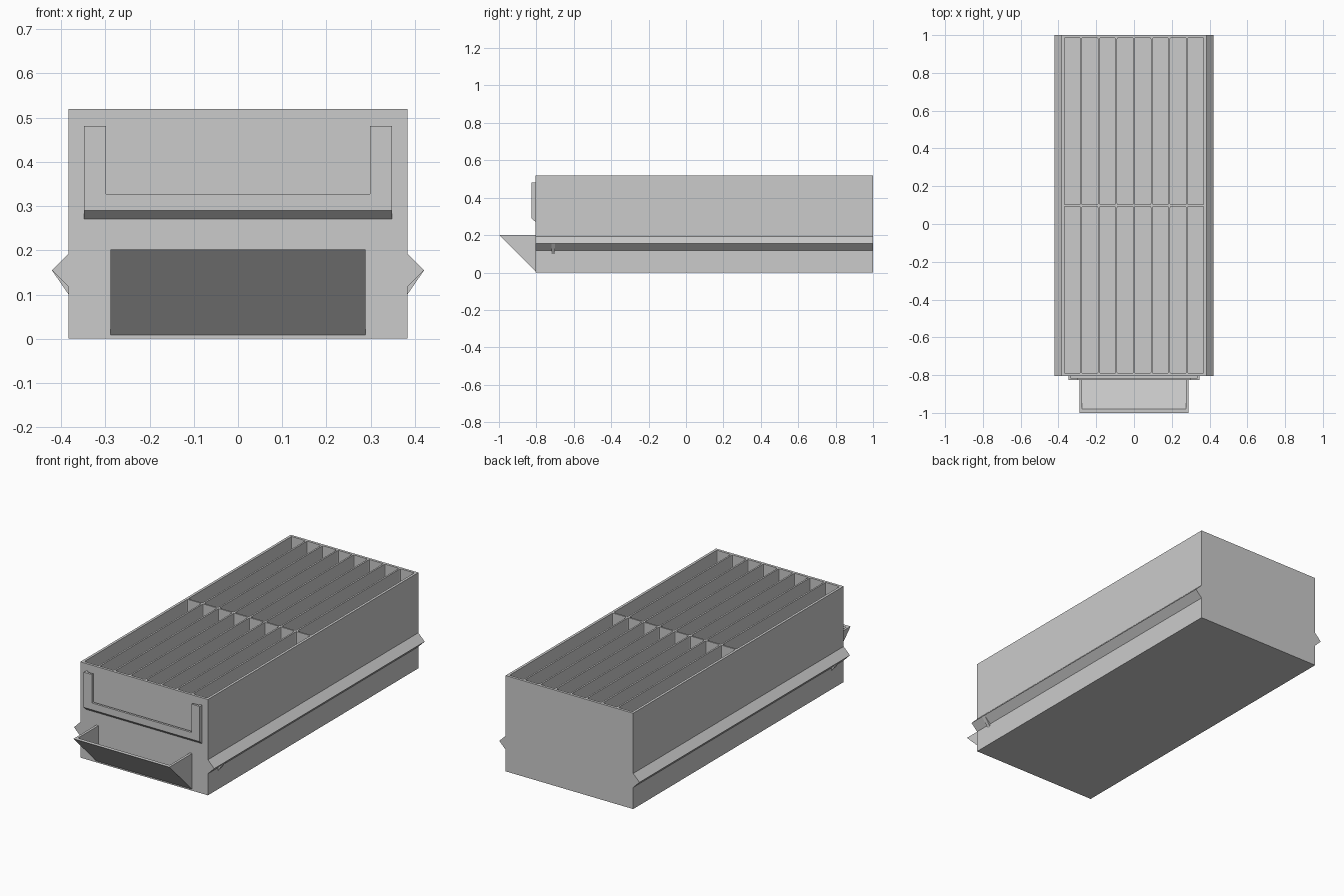
import bpy, bmesh
from mathutils import Vector

cube = bpy.data.objects.get("Cube")
if cube:
    bpy.data.objects.remove(cube, do_unlink=True)

grey = bpy.data.materials.new("grey plastic")
grey.use_nodes = True
grey.diffuse_color = (0.6, 0.6, 0.6, 1)
grey.node_tree.nodes["Principled BSDF"].inputs["Base Color"].default_value = (0.6, 0.6, 0.6, 1)

HALF_W, HEIGHT, FRONT, BACK = 0.383, 0.52, -0.805, 1.0
WALL, DIVIDER, FLOOR = 0.014, 0.009, 0.015


def finish(name, bm):
    bmesh.ops.recalc_face_normals(bm, faces=bm.faces[:])
    mesh = bpy.data.meshes.new(name)
    bm.to_mesh(mesh)
    bm.free()
    mesh.materials.append(grey)
    obj = bpy.data.objects.new(name, mesh)
    bpy.context.collection.objects.link(obj)


def prism(name, points, depth):
    """Extrude a closed 3D outline along a vector."""
    bm = bmesh.new()
    face = bm.faces.new([bm.verts.new(p) for p in points])
    out = bmesh.ops.extrude_face_region(bm, geom=[face], use_keep_orig=True)
    moved = [v for v in out["geom"] if isinstance(v, bmesh.types.BMVert)]
    bmesh.ops.translate(bm, verts=moved, vec=Vector(depth))
    finish(name, bm)


def cell_lines(start, end, count):
    """Edges of the walls and dividers along one axis."""
    size = (end - start - 2 * WALL - (count - 1) * DIVIDER) / count
    lines, pos = [start], start + WALL
    for _ in range(count):
        lines += [pos, pos + size]
        pos += size + DIVIDER
    return lines + [end]


# Tray: a rim grid whose cells are pushed down to the floor
xs = cell_lines(-HALF_W, HALF_W, 8)
ys = cell_lines(FRONT, BACK, 2)
bm = bmesh.new()
grid = [[bm.verts.new((x, y, HEIGHT)) for y in ys] for x in xs]
cells = []
for i in range(len(xs) - 1):
    for j in range(len(ys) - 1):
        f = bm.faces.new((grid[i][j], grid[i + 1][j], grid[i + 1][j + 1], grid[i][j + 1]))
        if i % 2 and j % 2:
            cells.append(f)
rim = [e for e in bm.edges if e.is_boundary]
out = bmesh.ops.extrude_edge_only(bm, edges=rim)["geom"]
bmesh.ops.translate(bm, verts=[g for g in out if isinstance(g, bmesh.types.BMVert)], vec=(0, 0, -HEIGHT))
bmesh.ops.contextual_create(bm, geom=[g for g in out if isinstance(g, bmesh.types.BMEdge)])
out = bmesh.ops.extrude_face_region(bm, geom=cells)["geom"]
bmesh.ops.translate(bm, verts=[g for g in out if isinstance(g, bmesh.types.BMVert)], vec=(0, 0, FLOOR - HEIGHT))
bmesh.ops.delete(bm, geom=cells, context='FACES_ONLY')
# Round the upright corners of the cells
corners = [e for e in bm.edges
           if {round(v.co.z, 3) for v in e.verts} == {FLOOR, HEIGHT}]
bmesh.ops.bevel(bm, geom=corners, offset=0.006, segments=2, profile=0.5, affect='EDGES')
finish("tray_body", bm)

# Side runners, each with a small stop under the front end
for side, s in (("right", -1), ("left", 1)):
    a, b = s * (HALF_W - 0.005), s * HALF_W
    tip = s * 0.421

    def runner(name, y, length, low):
        outline = [(a, y, 0.193), (b, y, 0.193), (tip, y, 0.155), (b, y, low), (a, y, low)]
        prism(name, outline, (0, length, 0))

    runner(side + "_runner", FRONT, BACK - FRONT, 0.117)
    runner(side + "_runner_stop", -0.72, 0.02, 0.10)


def u_outline(half, inner, low, sill, top, y):
    return [(-half, y, low), (half, y, low), (half, y, top), (inner, y, top),
            (inner, y, sill), (-inner, y, sill), (-inner, y, top), (-half, y, top)]


# Label holder: U-shaped lip standing off the front on a thinner U
prism("label_holder_lip", u_outline(0.348, 0.299, 0.29, 0.327, 0.481, -0.826), (0, 0.012, 0))
prism("label_holder_spacer", u_outline(0.348, 0.336, 0.29, 0.30, 0.481, -0.814), (0, 0.009, 0))
prism("label_holder_chamfer",
      [(-0.348, -0.826, 0.29), (-0.348, FRONT, 0.29), (-0.348, FRONT, 0.271)], (0.696, 0, 0))

# Scoop handle: sloping plate closed by two triangular cheeks
GRIP, CHEEK, LIP = 0.288, 0.013, 0.202
prism("handle_slope", [(-GRIP, FRONT, 0.008), (-GRIP, -1, LIP), (-GRIP, -0.98, LIP), (-GRIP, FRONT, 0.028)],
      (2 * GRIP, 0, 0))
for side, x in (("right", -GRIP), ("left", GRIP - CHEEK)):
    prism(side + "_handle_cheek", [(x, FRONT, 0.008), (x, -1, LIP), (x, FRONT, LIP)], (CHEEK, 0, 0))
